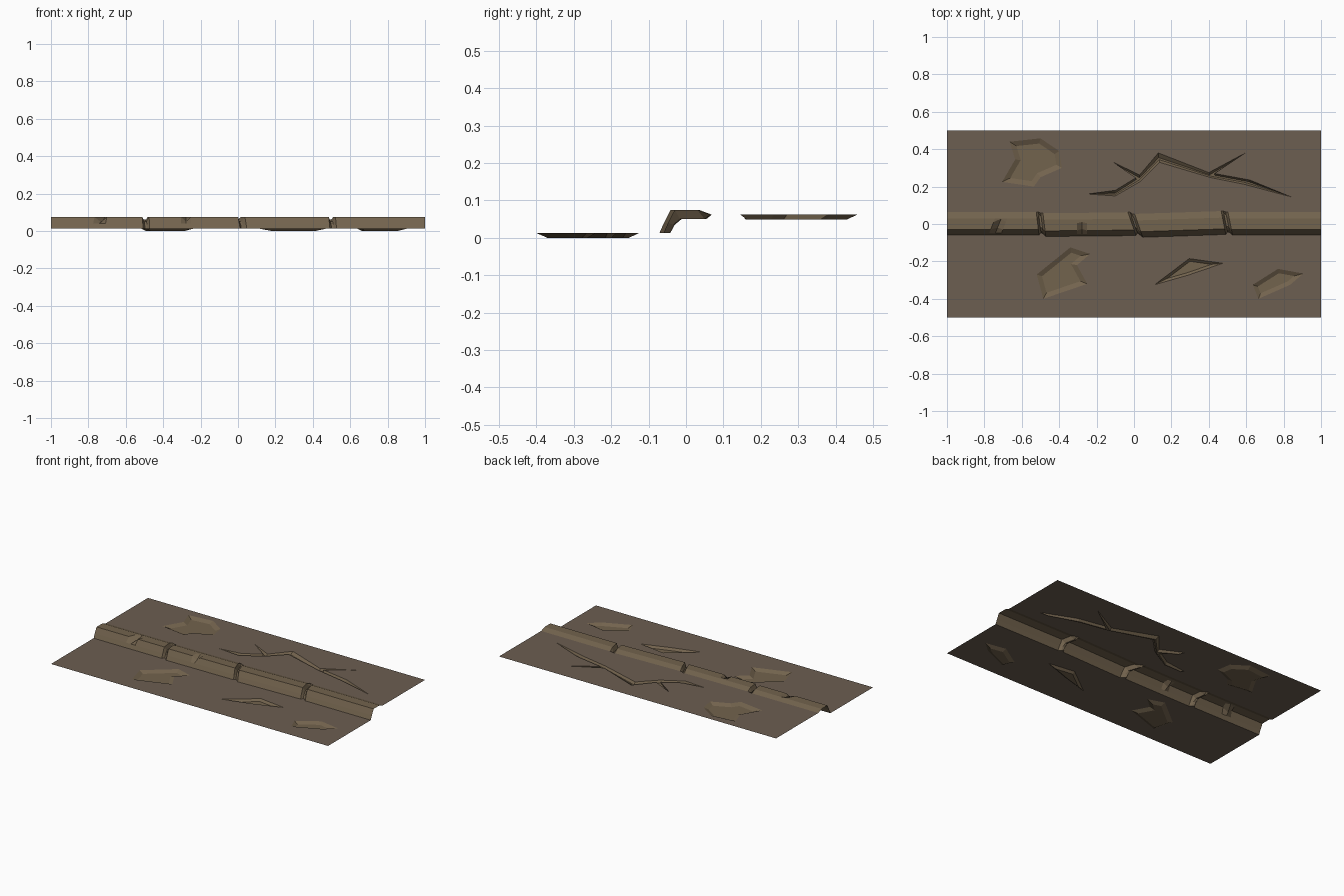
import bpy, bmesh
from mathutils import Vector

if "Cube" in bpy.data.objects:
    bpy.data.objects.remove(bpy.data.objects["Cube"])

ROAD_Z, PAVE_Z, DEPTH = 0.013, 0.062, 0.013


def material(name, rgb):
    m = bpy.data.materials.new(name)
    m.diffuse_color = (*rgb, 1)
    m.use_nodes = True
    m.node_tree.nodes["Principled BSDF"].inputs["Base Color"].default_value = m.diffuse_color
    return m


GROUND = material("ground_brown", (0.15, 0.112, 0.083))
STONE = material("stone_brown", (0.17, 0.125, 0.075))


def finish(bm, name, mat):
    me = bpy.data.meshes.new(name)
    bm.to_mesh(me)
    bm.free()
    me.materials.append(mat)
    ob = bpy.data.objects.new(name, me)
    bpy.context.collection.objects.link(ob)


def ccw(pts):
    area = sum(a[0] * b[1] - b[0] * a[1] for a, b in zip(pts, pts[1:] + pts[:1]))
    return pts if area > 0 else pts[::-1]


def inset(pts, d):
    """Mitred inward offset of a counter-clockwise outline."""
    out = []
    for i, p in enumerate(pts):
        p, a, b = Vector(p), Vector(pts[i - 1]), Vector(pts[(i + 1) % len(pts)])
        u, v = (p - a).normalized(), (b - p).normalized()
        n1, n2 = Vector((-u.y, u.x)), Vector((-v.y, v.x))
        out.append(tuple(p + (n1 + n2) * d / (1 + n1.dot(n2))))
    return out


def recess(name, outer, inner, z):
    """Sloping walls and a floor below a hole in a sheet."""
    bm = bmesh.new()
    top = [bm.verts.new((x, y, z)) for x, y in outer]
    low = [bm.verts.new((x, y, z - DEPTH)) for x, y in inner]
    for i in range(len(top)):
        j = (i + 1) % len(top)
        bm.faces.new((top[i], top[j], low[j], low[i]))
    bm.faces.new(low)
    finish(bm, name, STONE)


def sheet(name, outline, holes, z):
    """Flat sheet with holes cut out."""
    bm = bmesh.new()
    edges = []
    for loop in [outline] + holes:
        vs = [bm.verts.new((x, y, z)) for x, y in loop]
        edges += [bm.edges.new((vs[i - 1], vs[i])) for i in range(len(vs))]
    bmesh.ops.triangle_fill(bm, edges=edges, use_beauty=True, normal=(0, 0, 1))
    for f in bm.faces:
        f.normal_update()
        if f.normal.z < 0:
            f.normal_flip()
    finish(bm, name, GROUND)


# Curb cross-sections (y, z): whole block, joint floor, long chip, small chip
BLOCK = [(-.06, ROAD_Z), (-.048, .04), (-.03, .075), (.01, .075), (.03, .075), (.065, PAVE_Z)]
JOINT = [(-.046, ROAD_Z), (-.034, .035), (-.016, .05), (.01, .05), (.05, .05), (.065, PAVE_Z)]
LONG_CHIP = [(-.06, ROAD_Z), (-.048, .04), (-.02, .045), (.028, .073), (.03, .075), (.065, PAVE_Z)]
SMALL_CHIP = [(-.06, ROAD_Z), (-.048, .04), (-.022, .05), (.015, .075), (.03, .075), (.065, PAVE_Z)]

stations = []


def station(x, prof, dy=0, slant=0):
    stations.append([(x + slant * y, y + dy, z) for y, z in prof])


def joint(x, slant, dy_left, dy_right):
    station(x - .018, BLOCK, dy_left, slant)
    station(x - .006, JOINT, dy_left, slant)
    station(x + .006, JOINT, dy_right, slant)
    station(x + .018, BLOCK, dy_right, slant)


def chip(x, prof, half, dy, slant):
    for dx, p in ((-half, BLOCK), (0, prof), (half, BLOCK)):
        station(x + dx, p, dy, slant)


# Curb: four blocks, slightly out of line, with joints and chipped edges
station(-1, BLOCK)
chip(-.722, LONG_CHIP, .033, 0, .4)
joint(-.497, -.12, 0, -.007)
chip(-.278, SMALL_CHIP, .026, -.005, 0)
joint(.008, -.35, -.002, -.011)
joint(.497, -.2, .004, 0)
station(1, BLOCK)

bm = bmesh.new()
rows = [[bm.verts.new(p) for p in s] for s in stations]
for a, b in zip(rows, rows[1:]):
    for i in range(len(BLOCK) - 1):
        bm.faces.new((a[i], b[i], b[i + 1], a[i + 1]))
finish(bm, "curb", STONE)

# Sunken patches
road_holes = [ccw(p) for p in (
    [(-.52, -.27), (-.34, -.125), (-.235, -.16), (-.305, -.22), (-.25, -.32), (-.485, -.40)],
    [(.11, -.325), (.295, -.185), (.475, -.21), (.285, -.275)],
    [(.635, -.325), (.77, -.24), (.905, -.265), (.835, -.325), (.665, -.40)],
)]
for i, (p, d) in enumerate(zip(road_holes, (.025, .014, .022))):
    recess(f"road_patch_{i + 1}", p, inset(p, d), ROAD_Z)

pave_patch = ccw([(-.705, .225), (-.635, .345), (-.665, .44), (-.50, .458), (-.40, .39),
                  (-.385, .30), (-.50, .25), (-.535, .20)])
recess("pavement_patch", pave_patch, inset(pave_patch, .027), PAVE_Z)

# Branching crack: rim and narrow floor, point for point
crack = [(-.25, .16), (-.10, .18), (.01, .247), (-.11, .33), (.03, .262), (.13, .38), (.40, .275),
         (.595, .38), (.43, .27), (.62, .235), (.84, .145), (.59, .212), (.41, .248), (.135, .33),
         (.03, .225), (-.10, .15)]
floor = [(-.22, .161), (-.10, .166), (.013, .238), (-.08, .308), (.03, .247), (.132, .355), (.405, .263),
         (.56, .36), (.43, .261), (.61, .227), (.79, .163), (.595, .222), (.41, .256), (.135, .344),
         (.026, .234), (-.099, .159)]
recess("pavement_crack", crack[::-1], floor[::-1], PAVE_Z)

# Ground sheets follow the curb's front and back edges
foot = [(s[0][0], s[0][1]) for s in stations]
toe = [(s[-1][0], s[-1][1]) for s in stations]
sheet("lower_road", foot + [(1, -.5), (-1, -.5)], road_holes, ROAD_Z)
sheet("upper_pavement", toe + [(1, .5), (-1, .5)], [pave_patch, crack], PAVE_Z)
